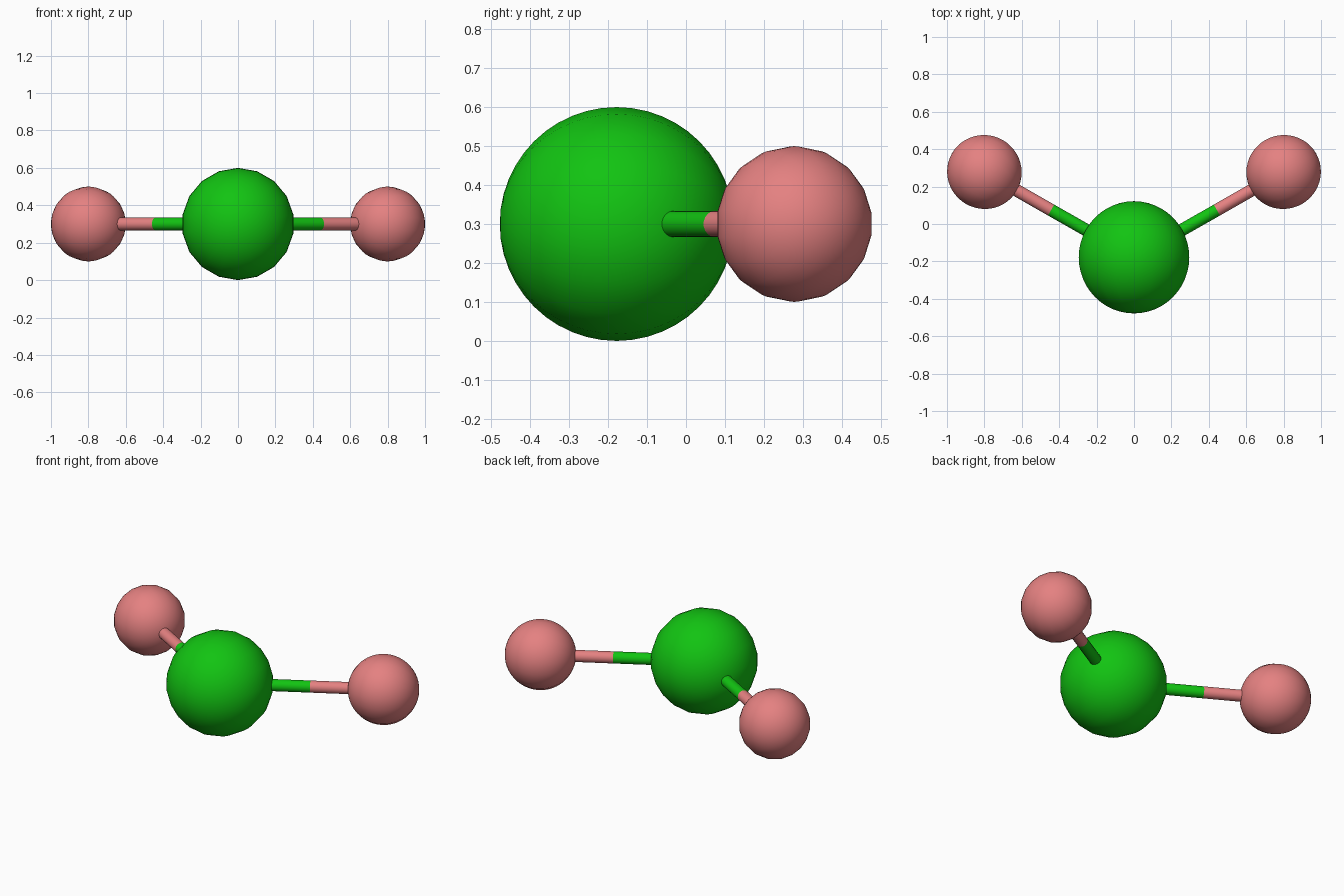
import bpy, bmesh
from math import pi, sin, cos, radians
from mathutils import Vector

if "Cube" in bpy.data.objects:
    bpy.data.objects.remove(bpy.data.objects["Cube"])

SIDES = 18
UP = Vector((0, 0, 1))


def material(name, colour):
    m = bpy.data.materials.new(name)
    m.diffuse_color = (*colour, 1)
    m.use_nodes = True
    m.node_tree.nodes["Principled BSDF"].inputs["Base Color"].default_value = m.diffuse_color
    return m


def lathe(name, origin, axis, profile, mat):
    """Revolve (radius, distance) points about a horizontal axis."""
    bm = bmesh.new()
    verts = [bm.verts.new(origin + axis * d + UP * r) for r, d in profile]
    edges = [bm.edges.new(pair) for pair in zip(verts, verts[1:])]
    bmesh.ops.spin(bm, geom=verts + edges, cent=origin, axis=axis,
                   angle=2 * pi, steps=SIDES, use_duplicate=False)
    bmesh.ops.remove_doubles(bm, verts=bm.verts[:], dist=0.0005)
    bmesh.ops.recalc_face_normals(bm, faces=bm.faces[:])
    mesh = bpy.data.meshes.new(name)
    bm.to_mesh(mesh)
    bm.free()
    obj = bpy.data.objects.new(name, mesh)
    bpy.context.collection.objects.link(obj)
    mesh.materials.append(mat)
    bpy.ops.object.select_all(action='DESELECT')
    obj.select_set(True)
    bpy.context.view_layer.objects.active = obj
    bpy.ops.object.shade_smooth_by_angle(angle=radians(40))
    return obj


def ball(name, centre, axis, radius, mat, rings=24):
    arc = [(radius * sin(pi * i / rings), -radius * cos(pi * i / rings))
           for i in range(rings + 1)]
    return lathe(name, centre, axis, arc, mat)


def rod(name, origin, axis, start, end, mat, radius=0.034):
    return lathe(name, origin, axis,
                 [(0, start), (radius, start), (radius, end), (0, end)], mat)


green = material("green", (0.006, 0.55, 0.006))
pink = material("pink", (0.78, 0.22, 0.22))

# Central atom
centre = Vector((0, -0.178, 0.3))
ball("central_atom", centre, Vector((0, 1, 0)), 0.3, green)

# Outer atoms and their two-coloured bonds
for side, s in (("left", -1), ("right", 1)):
    outer = Vector((s * 0.8, 0.278, 0.302))
    outer.z = centre.z
    axis = (outer - centre).normalized()
    ball(side + "_atom", outer, axis, 0.2, pink)
    rod(side + "_bond_inner", centre, axis, 0.29, 0.51, green)
    rod(side + "_bond_outer", centre, axis, 0.51, 0.73, pink)
